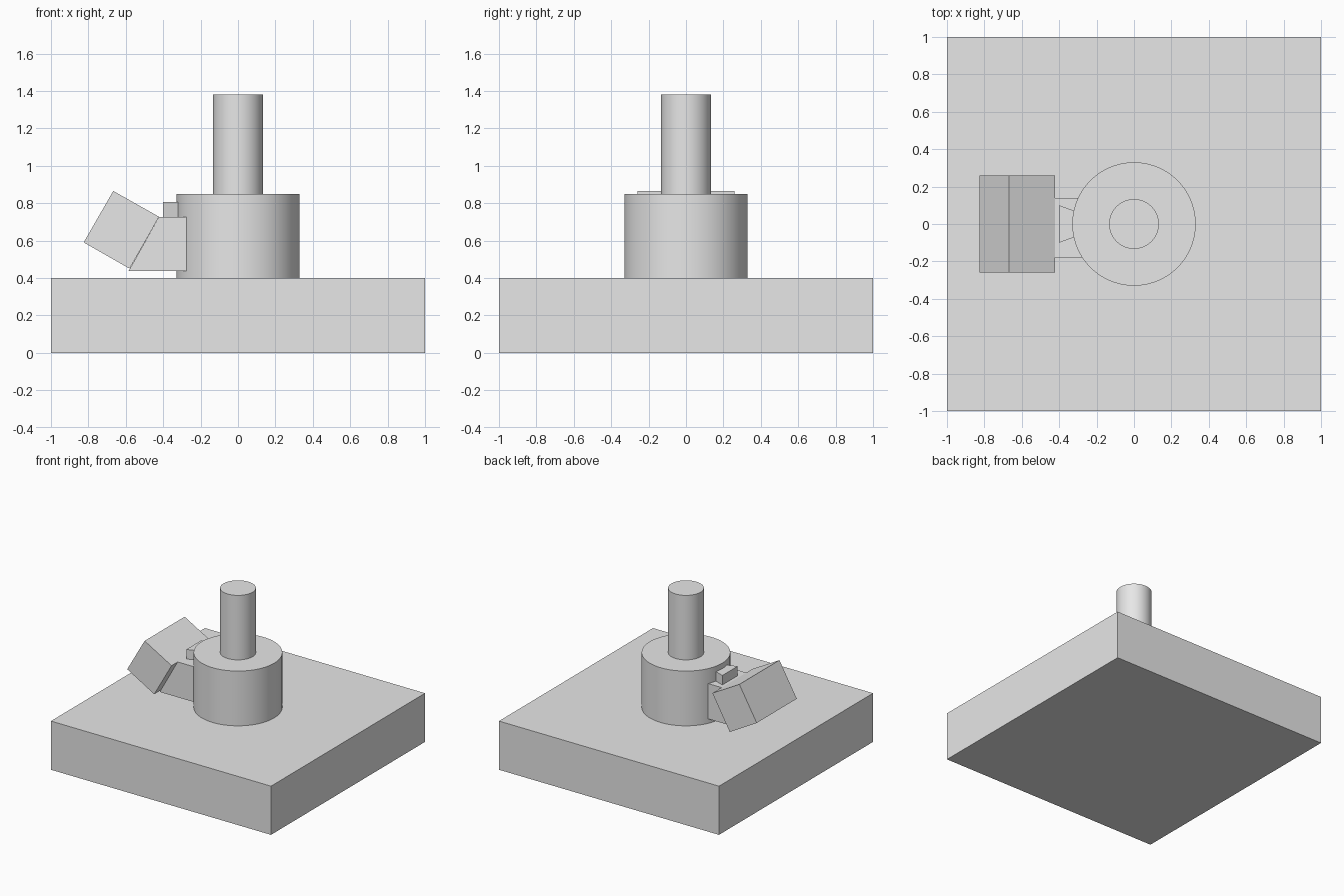
import bpy, bmesh, math
from mathutils import Vector

cube = bpy.data.objects.get("Cube")
if cube:
    bpy.data.objects.remove(cube, do_unlink=True)

GREY = (0.8, 0.8, 0.8, 1.0)
mat = bpy.data.materials.new("light grey")
mat.diffuse_color = GREY
mat.use_nodes = True
mat.node_tree.nodes["Principled BSDF"].inputs["Base Color"].default_value = GREY


def prism(name, outline, offset):
    """Extrude a closed outline of 3D points along an offset."""
    bm = bmesh.new()
    face = bm.faces.new([bm.verts.new(p) for p in outline])
    top = bmesh.ops.extrude_face_region(bm, geom=[face])["geom"]
    verts = [v for v in top if isinstance(v, bmesh.types.BMVert)]
    bmesh.ops.translate(bm, verts=verts, vec=Vector(offset))
    if not any(len(e.link_faces) < 2 for e in face.edges):
        pass
    else:
        bm.faces.new([v for v in face.verts])
    bmesh.ops.recalc_face_normals(bm, faces=bm.faces[:])
    mesh = bpy.data.meshes.new(name)
    bm.to_mesh(mesh)
    bm.free()
    mesh.materials.append(mat)
    ob = bpy.data.objects.new(name, mesh)
    bpy.context.collection.objects.link(ob)
    return ob


def side_prism(name, xz, y0, y1):
    """Prism from a side profile in x and z, spanning y0 to y1."""
    return prism(name, [(x, y0, z) for x, z in xz], (0, y1 - y0, 0))


def cylinder(name, radius, z0, z1):
    bpy.ops.mesh.primitive_cylinder_add(vertices=96, radius=radius, depth=z1 - z0,
                                        location=(0, 0, (z0 + z1) / 2))
    ob = bpy.context.object
    ob.name = name
    ob.data.materials.append(mat)
    bpy.ops.object.shade_smooth_by_angle(angle=math.radians(30))
    return ob


# Base slab
prism("base_slab", [(-1, -1, 0), (1, -1, 0), (1, 1, 0), (-1, 1, 0)], (0, 0, 0.4))

# Round hub and the shaft above it
cylinder("hub", 0.33, 0.4, 0.85)
cylinder("shaft", 0.133, 0.85, 1.38)

# Neck reaching out of the hub, cut at a slant to meet the tilted block
side_prism("neck", [(-0.2, 0.437), (-0.585, 0.437), (-0.422, 0.727), (-0.2, 0.727)],
           -0.18, 0.14)

# Tilted block on the end of the neck
side_prism("tilted_block", [(-0.422, 0.727), (-0.58, 0.45), (-0.825, 0.59), (-0.667, 0.865)],
           -0.26, 0.26)

# Small tapered tab on top of the neck
prism("tapered_tab", [(-0.4, -0.1, 0.72), (-0.25, -0.045, 0.72),
                      (-0.25, 0.045, 0.72), (-0.4, 0.1, 0.72)], (0, 0, 0.085))
